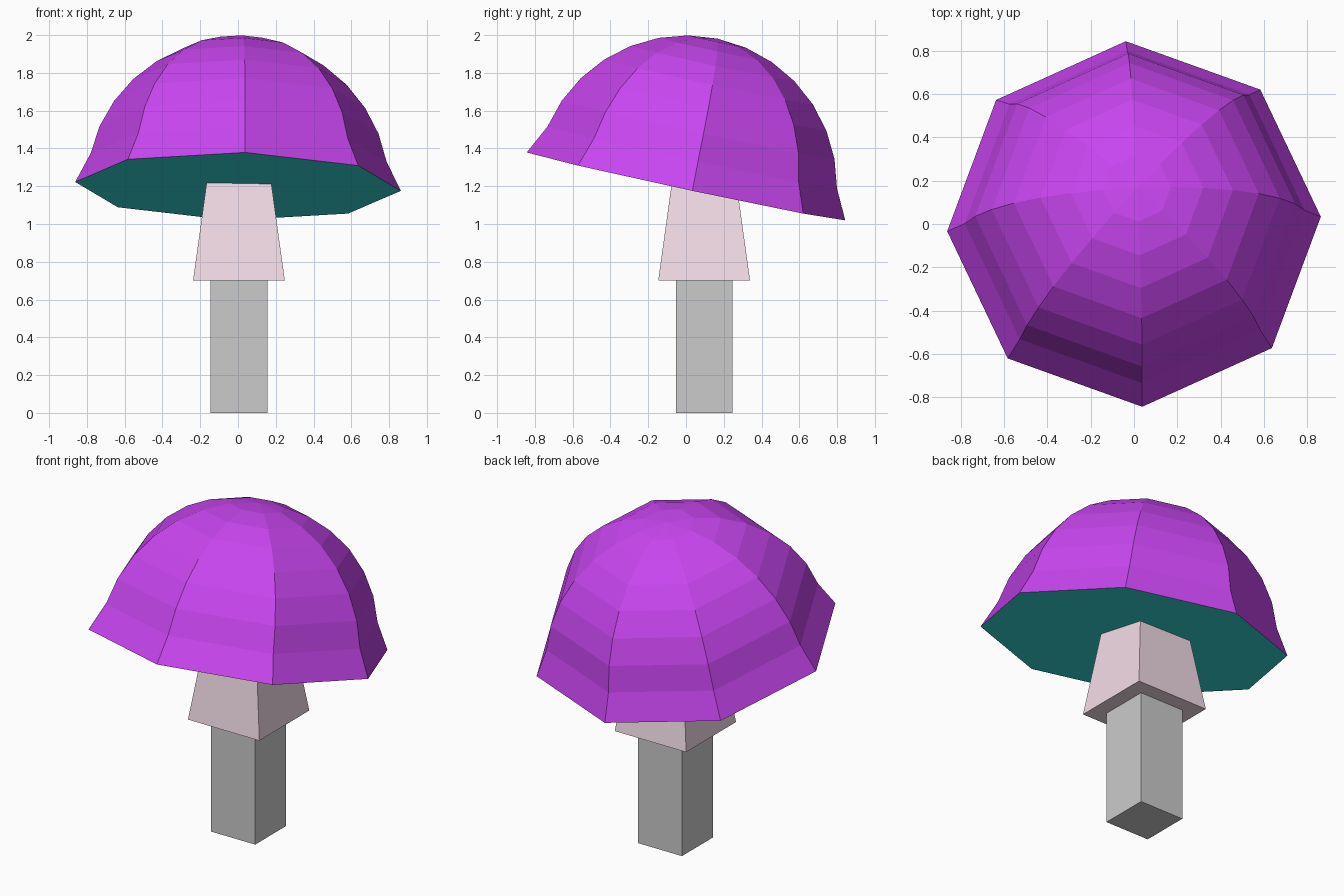
import bpy, bmesh, math
from mathutils import Vector, Matrix

if "Cube" in bpy.data.objects:
    bpy.data.objects.remove(bpy.data.objects["Cube"])


def material(name, rgb):
    m = bpy.data.materials.new(name)
    m.diffuse_color = (*rgb, 1)
    m.use_nodes = True
    m.node_tree.nodes["Principled BSDF"].inputs["Base Color"].default_value = m.diffuse_color
    return m


def finish(name, bm, mat=None):
    bmesh.ops.recalc_face_normals(bm, faces=bm.faces[:])
    mesh = bpy.data.meshes.new(name)
    bm.to_mesh(mesh)
    bm.free()
    ob = bpy.data.objects.new(name, mesh)
    bpy.context.collection.objects.link(ob)
    if mat:
        mesh.materials.append(mat)
    return ob


def square_post(name, half_bottom, half_top, z0, z1, mat=None):
    # four-sided post, optionally tapered
    bm = bmesh.new()
    bmesh.ops.create_cone(
        bm, cap_ends=True, segments=4, depth=z1 - z0,
        radius1=half_bottom * math.sqrt(2), radius2=half_top * math.sqrt(2),
        matrix=Matrix.Translation((0.005, 0.096, (z0 + z1) / 2))
        @ Matrix.Rotation(math.pi / 4, 4, 'Z'))
    return finish(name, bm, mat)


purple = material("cap purple", (0.58, 0.06, 0.87))
teal = material("gill teal", (0.05, 0.84, 0.86))
pink = material("skirt pink", (0.9, 0.72, 0.8))

# Stem and the flared skirt around its upper half
square_post("stem", 0.15, 0.15, 0.0, 0.7)
square_post("skirt", 0.243, 0.168, 0.7, 1.24, pink)

# Tilted eight-sided cap: hemisphere with a flared rim
SIDES, RINGS, RADIUS, RIM = 8, 8, 0.8, 0.863
tilt = Vector((0, 0, 1)).rotation_difference(Vector((0.019, 0.214, 1))).to_matrix().to_4x4()
place = Matrix.Translation((0, 0, 1.199)) @ tilt @ Matrix.Rotation(math.radians(2.4), 4, 'Z')

bm = bmesh.new()
rings = []
for i in range(RINGS):
    a = math.pi / 2 * i / RINGS
    r = RIM if i == 0 else RADIUS * math.cos(a)
    rings.append([bm.verts.new((r * math.cos(t), r * math.sin(t), RADIUS * math.sin(a)))
                  for t in (math.tau * k / SIDES for k in range(SIDES))])
apex = bm.verts.new((0, 0, RADIUS))
for k in range(SIDES):
    n = (k + 1) % SIDES
    for lo, hi in zip(rings, rings[1:]):
        bm.faces.new((lo[k], lo[n], hi[n], hi[k]))
    bm.faces.new((rings[-1][k], rings[-1][n], apex))

# Flat underside of the cap
under = bm.faces.new(rings[0][::-1])
under.material_index = 1
bm.transform(place)
cap = finish("cap", bm, purple)
cap.data.materials.append(teal)
